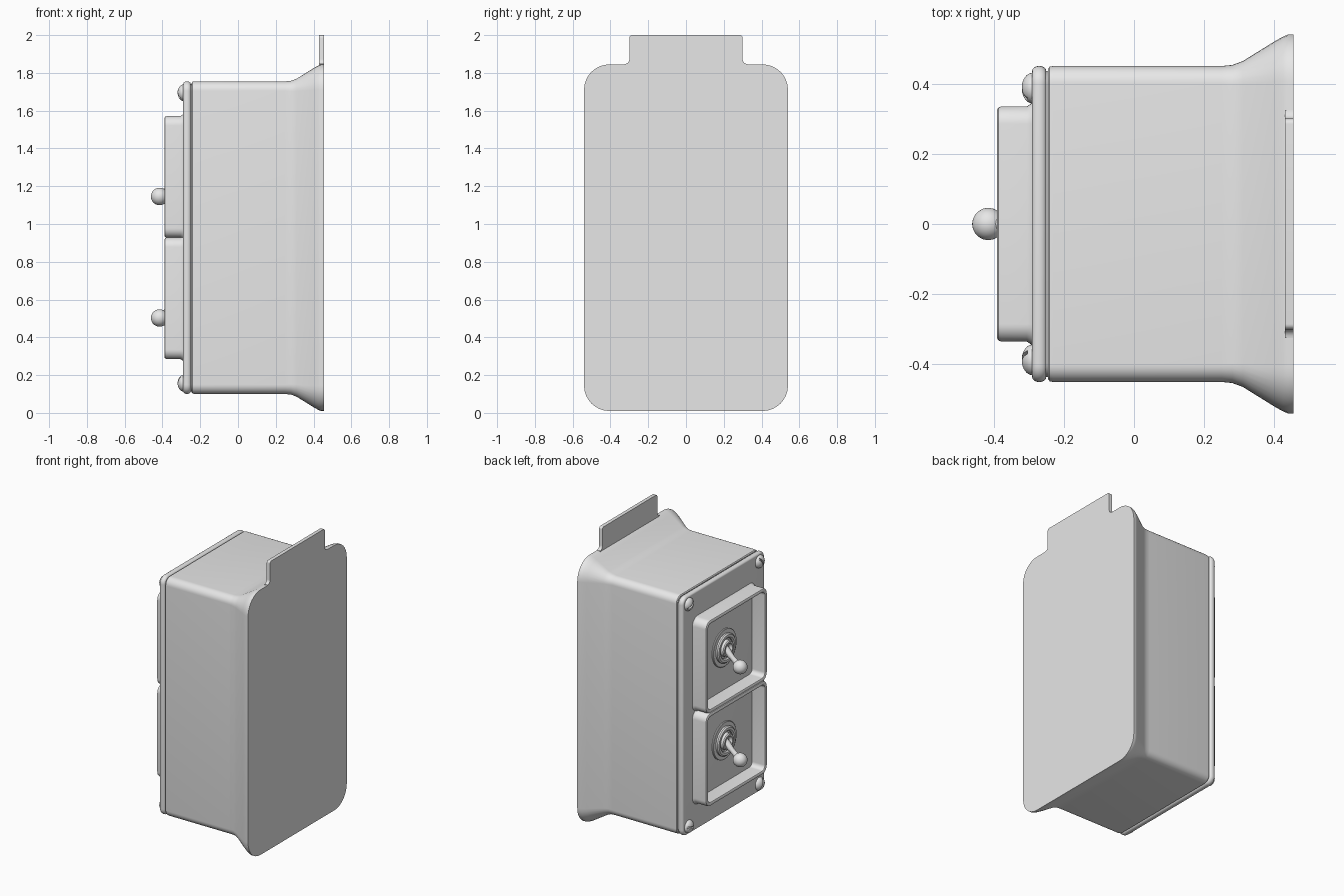
import bpy
import bmesh
from math import sin, cos, pi, radians
from mathutils import Vector, Matrix

cube = bpy.data.objects.get("Cube")
if cube:
    bpy.data.objects.remove(cube, do_unlink=True)

grey = bpy.data.materials.new("plain grey")
grey.use_nodes = True
grey.diffuse_color = (0.8, 0.8, 0.8, 1)
grey.node_tree.nodes["Principled BSDF"].inputs["Base Color"].default_value = (0.8, 0.8, 0.8, 1)


def finish(name, bm, angle=35):
    bmesh.ops.recalc_face_normals(bm, faces=bm.faces)
    mesh = bpy.data.meshes.new(name)
    bm.to_mesh(mesh)
    bm.free()
    mesh.materials.append(grey)
    obj = bpy.data.objects.new(name, mesh)
    bpy.context.collection.objects.link(obj)
    bpy.ops.object.select_all(action='DESELECT')
    obj.select_set(True)
    bpy.context.view_layer.objects.active = obj
    bpy.ops.object.shade_smooth_by_angle(angle=radians(angle))
    return obj


def rounded_ring(bm, x, half_y, z0, z1, r, steps=8):
    """Rounded rectangle of vertices in the plane at x."""
    verts = []
    corners = [(1, z1 - r), (-1, z1 - r), (-1, z0 + r), (1, z0 + r)]
    for quarter, (side, cz) in enumerate(corners):
        for i in range(steps + 1):
            a = (quarter + i / steps) * pi / 2
            verts.append(bm.verts.new((x, side * (half_y - r) + r * cos(a), cz + r * sin(a))))
    return verts


def bridge(bm, rings):
    for a, b in zip(rings, rings[1:]):
        n = len(a)
        for i in range(n):
            bm.faces.new((a[i], a[(i + 1) % n], b[(i + 1) % n], b[i]))


def loft(name, sections, caps=True):
    bm = bmesh.new()
    rings = [rounded_ring(bm, *s) for s in sections]
    bridge(bm, rings)
    if caps:
        bm.faces.new(rings[0])
        bm.faces.new(rings[-1])
    return finish(name, bm)


def lathe(name, profile, origin, direction=(-1, 0, 0), sides=32, angle=35):
    """Turn (radius, height) points around a direction."""
    bm = bmesh.new()
    rings = []
    for r, h in profile:
        rings.append([bm.verts.new((r * cos(2 * pi * i / sides), r * sin(2 * pi * i / sides), h))
                      for i in range(sides)])
    bridge(bm, rings)
    bm.faces.new(rings[0])
    bm.faces.new(rings[-1])
    bmesh.ops.remove_doubles(bm, verts=bm.verts, dist=0.0001)
    turn = Vector(direction).to_track_quat('Z', 'Y').to_matrix().to_4x4()
    bm.transform(Matrix.Translation(origin) @ turn)
    return finish(name, bm, angle)


HALF, LOW, HIGH = 0.45, 0.1, 1.755


def grown(x, d, r):
    """Section of the box, enlarged by d."""
    return (x, HALF + d, LOW - d, HIGH + d, r)


# Box with a flared back
loft("box_body", [
    grown(-0.245, -0.008, 0.042), grown(-0.24, -0.002, 0.048), grown(-0.23, 0, 0.05),
    grown(0.25, 0, 0.05), grown(0.28, 0.003, 0.055), grown(0.31, 0.014, 0.065),
    grown(0.4, 0.07, 0.115), grown(0.425, 0.084, 0.128),
    grown(0.44, 0.09, 0.135), grown(0.455, 0.09, 0.135)])

# Seal in the groove, and the cover with rolled edges
loft("cover_seal", [grown(-0.255, -0.014, 0.04), grown(-0.24, -0.014, 0.04)])
cover_edge = [(-0.27 + 0.02 * sin(a), 0.014 * (cos(a) - 1))
              for a in (radians(d) for d in range(-90, 91, 18))]
loft("front_cover", [grown(x, d, 0.05 + d) for x, d in cover_edge])

# Mounting tab with filleted base
bm = bmesh.new()
outline = [(0.3, 1.7)]
outline += [(0.325 - 0.025 * cos(a), 1.872 - 0.025 * sin(a))
            for a in (radians(d) for d in range(90, -1, -15))]
outline += [(0.285 + 0.015 * cos(a), 1.985 + 0.015 * sin(a))
            for a in (radians(d) for d in range(0, 91, 15))]
outline += [(-y, z) for y, z in reversed(outline)]
tab = bm.faces.new([bm.verts.new((0.43, y, z)) for y, z in outline])
moved = bmesh.ops.extrude_face_region(bm, geom=[tab])["geom"]
bmesh.ops.translate(bm, vec=(0.025, 0, 0),
                    verts=[v for v in moved if isinstance(v, bmesh.types.BMVert)])
finish("mounting_tab", bm)

# Open guards around the switches
GUARD_Y, GUARD_H = 0.335, 0.3215
for label, mid in (("lower", 0.6065), ("upper", 1.2495)):
    def wall(x, inset, r):
        return (x, GUARD_Y - inset, mid - GUARD_H + inset, mid + GUARD_H - inset, r)
    loft(label + "_guard", [
        wall(-0.285, -0.012, 0.062), wall(-0.293, -0.008, 0.058), wall(-0.305, 0, 0.05),
        wall(-0.378, 0, 0.05), wall(-0.386, 0.003, 0.047), wall(-0.39, 0.01, 0.04),
        wall(-0.39, 0.017, 0.035), wall(-0.386, 0.024, 0.03), wall(-0.378, 0.026, 0.03),
        wall(-0.285, 0.026, 0.03)], caps=False)

    # Toggle switch: washer, nut ring, bushing, lever with ball end
    pivot = Vector((-0.29, 0, mid - 0.002))
    ball = Vector((-0.415, 0, mid - 0.104))
    lathe(label + "_washer", [(0.13, -0.005), (0.13, 0.006), (0.126, 0.009), (0.08, 0.009)], pivot)
    lathe(label + "_nut_ring", [(0.1, 0), (0.1, 0.02), (0.092, 0.028), (0.076, 0.028),
                                (0.068, 0.02), (0.068, 0.01)], pivot)
    lathe(label + "_bushing", [(0.056, 0), (0.056, 0.034), (0.05, 0.04), (0.038, 0.04),
                               (0.034, 0.015)], pivot)
    lean = ball - pivot
    lathe(label + "_lever", [(0.026, 0), (0.026, 0.03), (0.017, 0.08), (0.02, lean.length)],
          pivot, lean, 20)
    lathe(label + "_lever_ball", [(0.046 * sin(pi * i / 14), -0.046 * cos(pi * i / 14))
                                  for i in range(15)], ball, lean, 24, 60)

# Domed corner screws with slots
dome = [(0.044, -0.01)] + [(0.044 * cos(a), 0.032 * sin(a))
                           for a in (i * pi / 16 for i in range(9))]
slot_turns = iter((25, 100, -35, 60))
for height, z in (("lower", 0.157), ("upper", 1.695)):
    for side, y in (("right", -0.387), ("left", 0.387)):
        screw = lathe(f"{height}_{side}_screw", dome, (-0.288, y, z), sides=28)
        bm = bmesh.new()
        bmesh.ops.create_cube(bm, size=1, matrix=Matrix.Translation((-0.32, y, z))
                              @ Matrix.Rotation(radians(next(slot_turns)), 4, 'X')
                              @ Matrix.Diagonal((0.032, 0.012, 0.12, 1)))
        cutter = finish("slot_cutter", bm)
        cutter.hide_render = True
        cut = screw.modifiers.new("slot", 'BOOLEAN')
        cut.operation = 'DIFFERENCE'
        cut.object = cutter
        bpy.context.view_layer.objects.active = screw
        bpy.ops.object.modifier_apply(modifier=cut.name)
        bpy.data.objects.remove(cutter, do_unlink=True)
